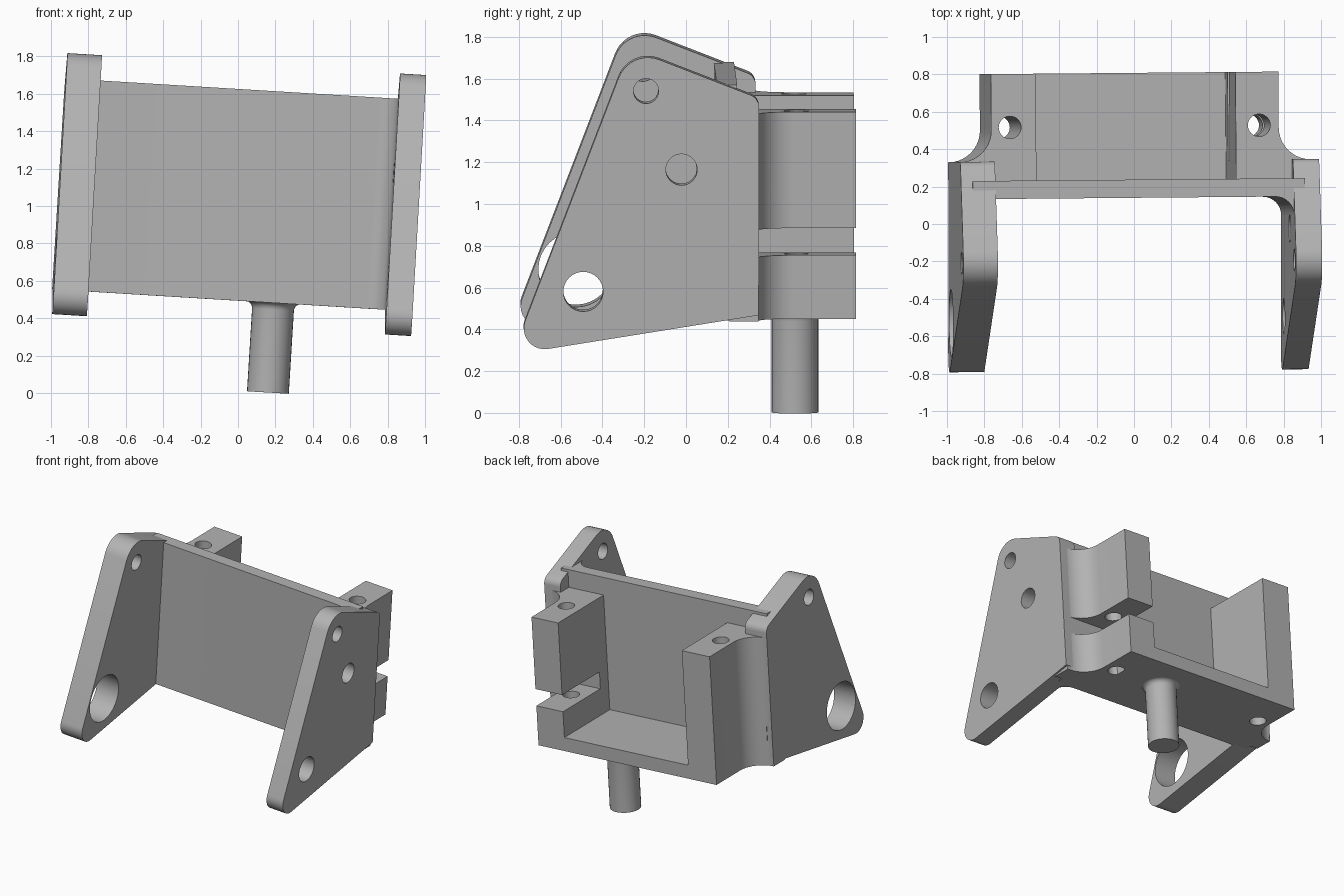
import bpy, bmesh, math
from mathutils import Matrix, Vector

if "Cube" in bpy.data.objects:
    bpy.data.objects.remove(bpy.data.objects["Cube"], do_unlink=True)

GREY = (0.45, 0.45, 0.45, 1)
mat = bpy.data.materials.new("machined grey")
mat.use_nodes = True
mat.diffuse_color = GREY
mat.node_tree.nodes["Principled BSDF"].inputs["Base Color"].default_value = GREY

# The whole bracket leans slightly
LEAN = (Matrix.Translation((0, 0, 1)) @ Matrix.Rotation(math.radians(0.5), 4, 'Z')
        @ Matrix.Rotation(math.radians(3.5), 4, 'Y') @ Matrix.Translation((0, 0, -1)))


def rounded(corners, steps=10):
    """Outline from (a, b, radius) corners, each turned into an arc."""
    out = []
    for i, (x, y, r) in enumerate(corners):
        p = Vector((x, y))
        if not r:
            out.append(p)
            continue
        d1 = (Vector(corners[i - 1][:2]) - p).normalized()
        d2 = (Vector(corners[(i + 1) % len(corners)][:2]) - p).normalized()
        half = d1.angle(d2) / 2
        centre = p + (d1 + d2).normalized() * r / math.sin(half)
        start = p + d1 * r / math.tan(half) - centre
        end = p + d2 * r / math.tan(half) - centre
        sweep = start.angle_signed(end)
        for k in range(steps + 1):
            t = -sweep * k / steps
            c, s = math.cos(t), math.sin(t)
            out.append(centre + Vector((c * start.x - s * start.y, s * start.x + c * start.y)))
    return out


def prism(name, outline, axis, lo, hi):
    """Extrude an outline along x (points are y,z) or z (points are x,y)."""
    place = (lambda p, d: (d, p.x, p.y)) if axis == 'x' else (lambda p, d: (p.x, p.y, d))
    bm = bmesh.new()
    face = bm.faces.new([bm.verts.new(place(p, lo)) for p in outline])
    top = bmesh.ops.extrude_face_region(bm, geom=[face])["geom"]
    shift = Vector(place(Vector((0, 0)), hi - lo))
    bmesh.ops.translate(bm, vec=shift, verts=[v for v in top if isinstance(v, bmesh.types.BMVert)])
    bmesh.ops.recalc_face_normals(bm, faces=bm.faces)
    mesh = bpy.data.meshes.new(name)
    bm.to_mesh(mesh)
    bm.free()
    mesh.materials.append(mat)
    obj = bpy.data.objects.new(name, mesh)
    bpy.context.collection.objects.link(obj)
    return obj


def circle(a, b, r, n=32):
    return [Vector((a + r * math.cos(math.tau * k / n), b + r * math.sin(math.tau * k / n)))
            for k in range(n)]


def rect(a0, a1, b0, b1):
    return [Vector(p) for p in ((a0, b0), (a1, b0), (a1, b1), (a0, b1))]


def cut(obj, cutters):
    """Subtract the cutters for good and delete them."""
    for c in cutters:
        m = obj.modifiers.new("cut", 'BOOLEAN')
        m.operation, m.solver, m.object = 'DIFFERENCE', 'EXACT', c
    dg = bpy.context.evaluated_depsgraph_get()
    mesh = bpy.data.meshes.new_from_object(obj.evaluated_get(dg))
    obj.modifiers.clear()
    obj.data = mesh
    for c in cutters:
        bpy.data.objects.remove(c, do_unlink=True)


# Side plates: same outline, different thickness and holes
side = rounded([(-0.84, 0.336, 0.1), (0.34, 0.525, 0), (0.34, 1.565, 0.06), (-0.277, 1.805, 0.15)])
left_plate = prism("left_side_plate", side, 'x', 0.82, 0.96)
right_plate = prism("right_side_plate", side, 'x', -0.962, -0.777)
for plate, holes in (
        (left_plate, ((-0.2, 1.6, 0.06), (-0.03, 1.223, 0.075), (-0.5, 0.638, 0.095))),
        (right_plate, ((-0.2, 1.6, 0.06), (-0.52, 0.638, 0.18)))):
    cut(plate, [prism("cutter", circle(*h), 'x', -1.2, 1.2) for h in holes])

# Back wall with a filleted front corner, and the floor behind it
wall = rounded([(-0.9, 0.14, 0), (0.82, 0.14, 0.1), (0.82, 0.04, 0), (0.88, 0.04, 0),
                (0.88, 0.237, 0), (-0.9, 0.237, 0)])
parts = [left_plate, right_plate, prism("back_wall", wall, 'z', 0.495, 1.625)]
parts.append(prism("floor", rect(-0.6, 0.6, 0.2, 0.808), 'z', 0.495, 0.6))

# Clamp blocks flaring into the side plates, drilled and slotted
for name, inner, outer, tip, hole, slot in (
        ("left_block", 0.52, 0.75, 0.945, 0.645, rect(0.3, 1.2, 0.338, 1)),
        ("right_block", -0.55, -0.79, -0.962, -0.69, rect(-1.2, -0.92, 0.2, 0.6))):
    outline = rounded([(inner, 0.2, 0), (inner, 0.808, 0), (outer, 0.808, 0),
                       (outer, 0.338, 0.17), (tip, 0.338, 0), (tip, 0.2, 0)])
    block = prism(name, outline, 'z', 0.495, 1.487)
    low = 0.8 if inner > 0 else 0.69
    cut(block, [prism("cutter", circle(hole, 0.522, 0.06), 'z', 0.3, 1.7),
                prism("cutter", slot, 'z', low, low + 0.13)])
    parts.append(block)

# Pin under the floor, flaring where it meets it
bm = bmesh.new()
profile = [(0, 0.015), (0.112, 0.015)]
profile += [(0.152 - 0.04 * math.cos(a), 0.458 + 0.04 * math.sin(a))
            for a in (k * math.pi / 12 for k in range(7))] + [(0, 0.498)]
verts = [bm.verts.new((r, 0, z)) for r, z in profile]
edges = [bm.edges.new(pair) for pair in zip(verts, verts[1:])]
bmesh.ops.spin(bm, geom=verts + edges, axis=(0, 0, 1), cent=(0, 0, 0), angle=math.tau, steps=32)
bmesh.ops.remove_doubles(bm, verts=bm.verts, dist=0.0005)
bmesh.ops.recalc_face_normals(bm, faces=bm.faces)
bmesh.ops.translate(bm, vec=(0.225, 0.52, 0), verts=bm.verts)
mesh = bpy.data.meshes.new("pin")
bm.to_mesh(mesh)
bm.free()
mesh.materials.append(mat)
pin = bpy.data.objects.new("pin", mesh)
bpy.context.collection.objects.link(pin)
parts.append(pin)

# Lean everything and smooth the round surfaces
bpy.ops.object.select_all(action='DESELECT')
for obj in parts:
    obj.matrix_world = LEAN
    obj.select_set(True)
bpy.context.view_layer.objects.active = pin
bpy.ops.object.shade_smooth_by_angle(angle=math.radians(30))
